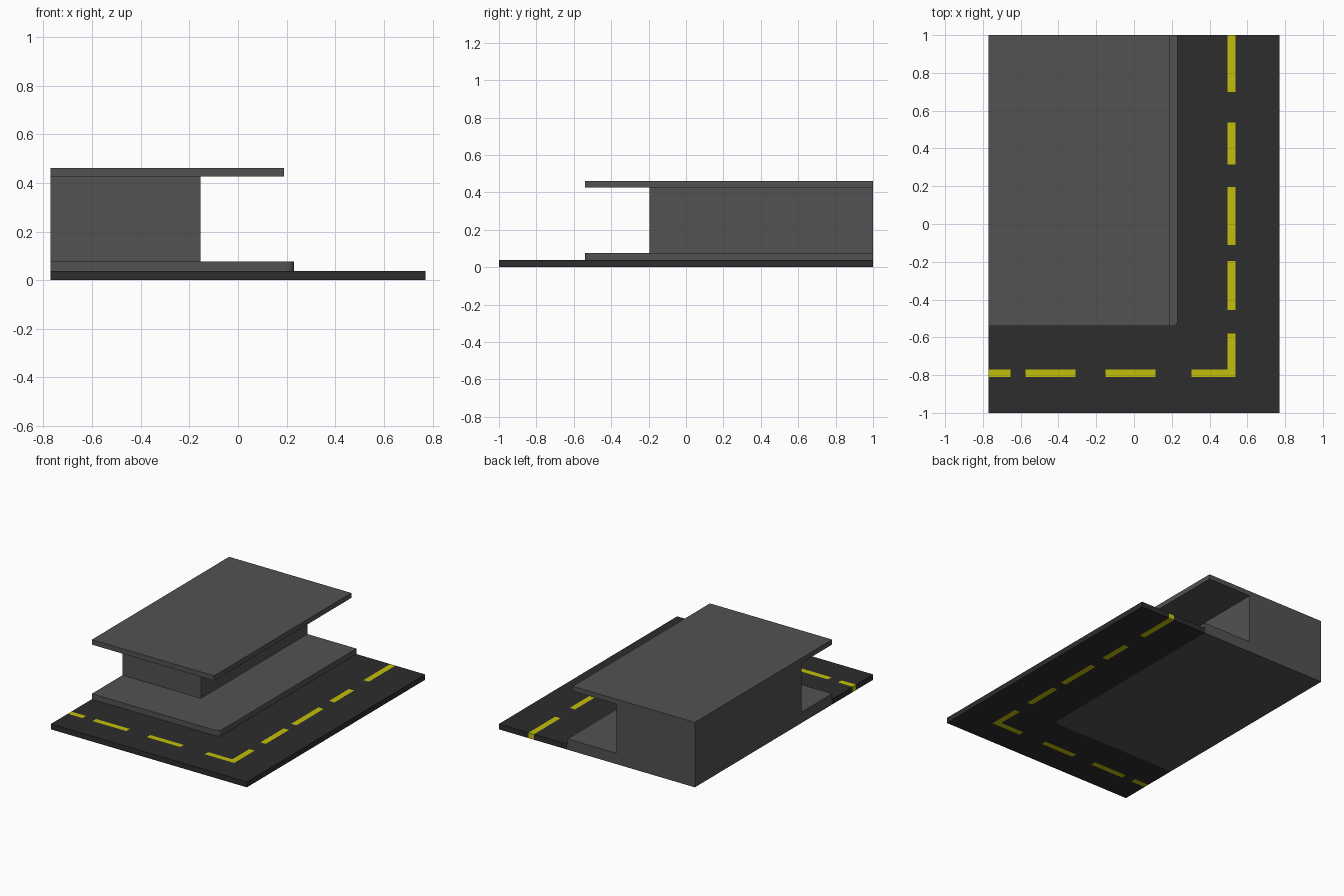
import bpy, bmesh, math
from mathutils import Vector

if "Cube" in bpy.data.objects:
    bpy.data.objects.remove(bpy.data.objects["Cube"])

XL, XR, YF, YB = -0.77, 0.77, -1.0, 1.0      # plot limits
SX, SY, R = 0.23, -0.54, 0.025               # plinth corner and its rounding
ROAD_H = 0.038


def material(name, rgb):
    m = bpy.data.materials.new(name)
    m.diffuse_color = (*rgb, 1)
    m.use_nodes = True
    m.node_tree.nodes["Principled BSDF"].inputs["Base Color"].default_value = m.diffuse_color
    return m


concrete = material("grey concrete", (0.085, 0.085, 0.085))
asphalt = material("dark asphalt", (0.026, 0.026, 0.026))
yellow = material("yellow paint", (0.54, 0.52, 0.003))


def prism(name, outline, z0, z1, mats, cuts=(), rule=None):
    """Extrude an outline upwards; cuts split it, rule picks each face's material."""
    bm = bmesh.new()
    bm.faces.new([bm.verts.new((x, y, z0)) for x, y in outline])
    for co, no in cuts:
        bmesh.ops.bisect_plane(bm, geom=bm.verts[:] + bm.edges[:] + bm.faces[:],
                               plane_co=co, plane_no=no, dist=1e-5)
    if rule:
        for f in bm.faces:
            f.material_index = rule(f.calc_center_median())
    ext = bmesh.ops.extrude_face_region(bm, geom=bm.faces[:], use_keep_orig=True)
    top = [v for v in ext["geom"] if isinstance(v, bmesh.types.BMVert)]
    bmesh.ops.translate(bm, verts=top, vec=(0, 0, z1 - z0))
    bm.normal_update()
    if rule:
        # side faces take the colour just inside the edge
        for f in bm.faces:
            if abs(f.normal.z) < 0.5:
                c = f.calc_center_median()
                inward = Vector((-math.copysign(0.003, c.x) if abs(c.x) > 0.76 else 0,
                                 -math.copysign(0.003, c.y) if abs(c.y) > 0.99 else 0, 0))
                f.material_index = rule(c + inward)
    bmesh.ops.recalc_face_normals(bm, faces=bm.faces[:])
    me = bpy.data.meshes.new(name)
    bm.to_mesh(me)
    bm.free()
    for m in mats:
        me.materials.append(m)
    ob = bpy.data.objects.new(name, me)
    bpy.context.collection.objects.link(ob)
    return ob


def rect(x0, x1, y0, y1):
    return [(x0, y0), (x1, y0), (x1, y1), (x0, y1)]


# Rounded street corner shared by plinth and road
arc = [(SX - R + R * math.cos(a), SY + R + R * math.sin(a))
       for a in (math.radians(-90 + 22.5 * i) for i in range(5))]

# Lane markings: dashes along the front street and the side street
LX, LY, W = (0.495, 0.537), (-0.81, -0.77), 0.001
front_dashes = [(XL, -0.655), (-0.575, -0.31), (-0.15, 0.113), (0.305, LX[1])]
side_dashes = [(LY[0], -0.58), (-0.455, -0.195), (-0.11, 0.195), (0.315, 0.537), (0.70, YB)]
dashes = [(*d, *LY) for d in front_dashes] + [(*LX, *d) for d in side_dashes]


def painted(c):
    return int(any(a < c.x < b and p < c.y < q for a, b, p, q in dashes))


xs = {v for a, b, _, _ in dashes for v in (a, b)} - {XL}
ys = {v for _, _, p, q in dashes for v in (p, q)} - {YB}
cuts = [((x, 0, 0), (1, 0, 0)) for x in sorted(xs)] + \
       [((0, y, 0), (0, 1, 0)) for y in sorted(ys)]

# L-shaped road with flush painted dashes
road_outline = [(XL, YF), (XR, YF), (XR, YB), (SX, YB)] + arc[::-1] + [(XL, SY)]
prism("road", road_outline, 0, ROAD_H, [asphalt, yellow], cuts, painted)

# Building: plinth, core and overhanging roof slab
prism("plinth", [(XL, SY)] + arc + [(SX, YB), (XL, YB)], 0, 0.077, [concrete])
prism("building_core", rect(XL, -0.155, -0.195, YB), 0.077, 0.426, [concrete])
prism("roof_slab", rect(XL, 0.19, SY, YB), 0.426, 0.461, [concrete])
